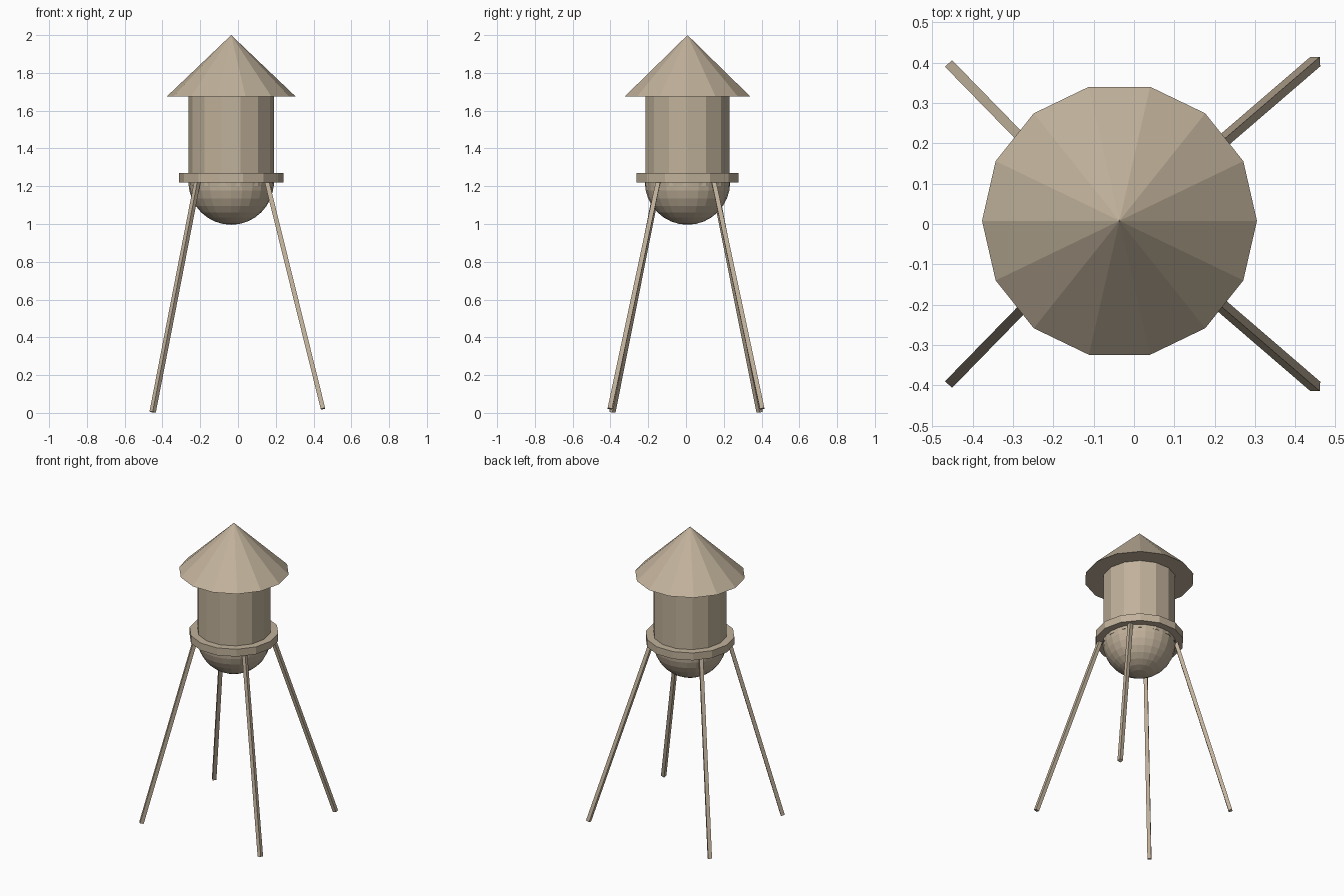
import bpy
import bmesh
from math import pi
from mathutils import Matrix, Vector

cube = bpy.data.objects.get("Cube")
if cube:
    bpy.data.objects.remove(cube)

tan = bpy.data.materials.new("weathered tan")
tan.use_nodes = True
COLOR = (0.53, 0.44, 0.325, 1)
tan.diffuse_color = COLOR
tan.node_tree.nodes["Principled BSDF"].inputs["Base Color"].default_value = COLOR

AXIS = Vector((-0.036, 0.008, 0))  # vertical centre line of the tank
SIDES = 14


def add_object(name, bm):
    mesh = bpy.data.meshes.new(name)
    bm.to_mesh(mesh)
    bm.free()
    mesh.materials.append(tan)
    obj = bpy.data.objects.new(name, mesh)
    bpy.context.collection.objects.link(obj)
    return obj


def add_round(name, bottom, top, r_bottom, r_top):
    """Faceted drum or cone on the tank axis, with a corner on the x axis."""
    bm = bmesh.new()
    place = Matrix.Translation(AXIS + Vector((0, 0, (bottom + top) / 2)))
    bmesh.ops.create_cone(bm, cap_ends=True, segments=SIDES, radius1=r_bottom,
                          radius2=r_top, depth=top - bottom, matrix=place)
    # Put a corner exactly on +x whatever the start angle
    first = max(bm.verts, key=lambda v: (v.co - AXIS).xy.length).co - AXIS
    turn = Matrix.Rotation(-Vector((first.x, first.y, 0)).to_2d().angle_signed(Vector((1, 0))) * -1, 3, "Z")
    if abs((turn @ first).y) > 0.001:
        turn.transpose()
    bmesh.ops.rotate(bm, verts=bm.verts, cent=AXIS, matrix=turn)
    return add_object(name, bm)


def add_leg(name, foot, head, width, side):
    """Square beam from foot to head; side is its sideways direction."""
    foot, head = Vector(foot), Vector(head)
    along = (head - foot).normalized()
    x = side.normalized()
    y = along.cross(x)
    turn = Matrix((x, y, along)).transposed().to_4x4()
    size = Matrix.Diagonal((width, width, (head - foot).length, 1))
    bm = bmesh.new()
    bmesh.ops.create_cube(bm, size=1, matrix=Matrix.Translation((foot + head) / 2) @ turn @ size)
    return add_object(name, bm)


# Tank, roof and collar
add_round("tank_wall", 1.2, 1.69, 0.227, 0.227)
add_round("roof", 1.675, 2.0, 0.341, 0)
add_round("collar", 1.22, 1.27, 0.276, 0.276)

# Rounded tank bottom: lower half of a faceted sphere
bm = bmesh.new()
bmesh.ops.create_uvsphere(bm, u_segments=24, v_segments=16, radius=0.226)
bmesh.ops.bisect_plane(bm, geom=bm.verts[:] + bm.edges[:] + bm.faces[:],
                       plane_co=(0, 0, 0.001), plane_no=(0, 0, 1), clear_outer=True)
bmesh.ops.translate(bm, verts=bm.verts, vec=AXIS + Vector((0, 0, 1.222)))
add_object("tank_bottom", bm)

# Splayed legs: left pair is square to x, right pair is turned to the diagonal
for word, s in (("front", -1), ("back", 1)):
    foot, head = Vector((0.45, s * 0.403, 0.022)), Vector((0.15, s * 0.145, 1.235))
    d = head - foot
    add_leg(word + "_left_leg", foot, head, 0.024, Vector((d.z, 0, -d.x)))
    foot, head = Vector((-0.452, s * 0.39, 0.004)), Vector((-0.213, s * 0.145, 1.235))
    d = head - foot
    add_leg(word + "_right_leg", foot, head, 0.024, Vector((d.y, -d.x, 0)))
